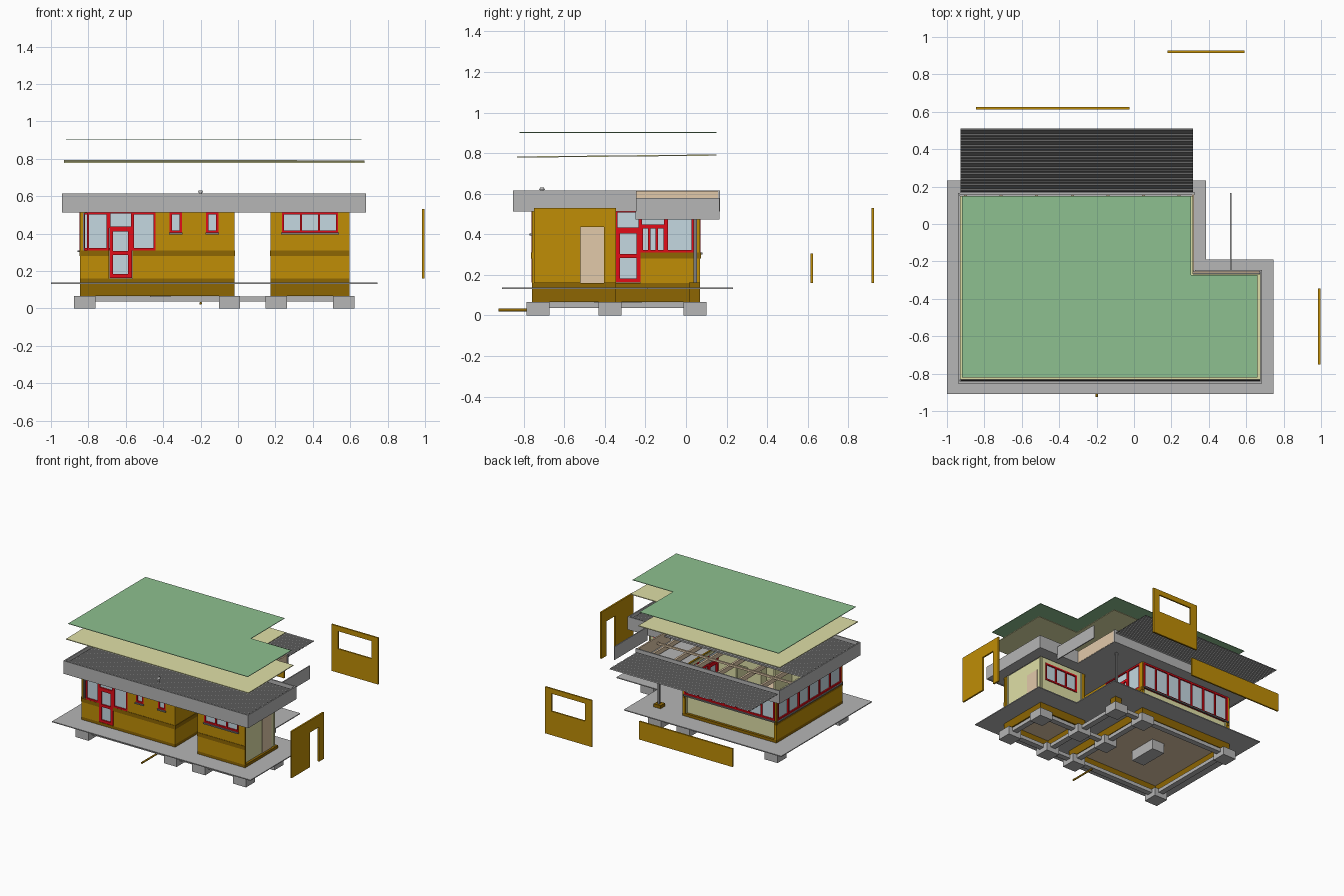
import bpy, bmesh, math

if "Cube" in bpy.data.objects:
    bpy.data.objects.remove(bpy.data.objects["Cube"])


def material(name, rgb):
    m = bpy.data.materials.new(name)
    m.diffuse_color = [(c / 255) ** 2.2 for c in rgb] + [1]
    m.use_nodes = True
    m.node_tree.nodes["Principled BSDF"].inputs["Base Color"].default_value = m.diffuse_color
    return m


MUSTARD = material("mustard", (190, 140, 14))
DARK = material("dark_mustard", (140, 102, 10))
RED = material("red", (225, 20, 30))
GLASS = material("glass", (195, 215, 224))
KHAKI = material("khaki", (222, 222, 165))
BEIGE = material("beige", (225, 200, 168))
GREEN = material("green", (140, 190, 142))
SHEET = material("sheet_grey", (125, 125, 125))
CONCRETE = material("concrete", (180, 180, 180))


def finish(name, bm, mat):
    me = bpy.data.meshes.new(name)
    bm.to_mesh(me)
    bm.free()
    me.materials.append(mat)
    ob = bpy.data.objects.new(name, me)
    bpy.context.collection.objects.link(ob)
    return ob


def extrude(bm, vec):
    r = bmesh.ops.extrude_face_region(bm, geom=bm.faces[:])
    bmesh.ops.translate(bm, vec=vec, verts=[v for v in r["geom"] if isinstance(v, bmesh.types.BMVert)])
    bmesh.ops.recalc_face_normals(bm, faces=bm.faces[:])


def panel(name, ax, p0, p1, u0, u1, z0, z1, mat=CONCRETE, holes=()):
    """Upright slab with normal ax from p0 to p1, and rectangular holes (u0, u1, z0, z1)."""
    us = sorted({u0, u1} | {min(max(v, u0), u1) for h in holes for v in h[:2]})
    zs = sorted({z0, z1} | {min(max(v, z0), z1) for h in holes for v in h[2:]})
    bm, seen = bmesh.new(), {}

    def vert(u, z):
        if (u, z) not in seen:
            seen[u, z] = bm.verts.new((p0, u, z) if ax == "x" else (u, p0, z))
        return seen[u, z]

    for a, b in zip(us, us[1:]):
        for c, d in zip(zs, zs[1:]):
            mu, mz = (a + b) / 2, (c + d) / 2
            if not any(h[0] < mu < h[1] and h[2] < mz < h[3] for h in holes):
                bm.faces.new([vert(a, c), vert(b, c), vert(b, d), vert(a, d)])
    extrude(bm, (p1 - p0, 0, 0) if ax == "x" else (0, p1 - p0, 0))
    return finish(name, bm, mat)


def box(name, x0, x1, y0, y1, z0, z1, mat=CONCRETE):
    return panel(name, "y", y0, y1, x0, x1, z0, z1, mat)


def ell(name, x0, xn, x1, y0, yn, y1, z, t, mat, slope=0):
    """L-shaped plate, notched at the back right."""
    bm = bmesh.new()
    pts = [(x0, y0), (x1, y0), (x1, yn), (xn, yn), (xn, y1), (x0, y1)]
    bm.faces.new([bm.verts.new((x, y, z + slope * (y - y0))) for x, y in pts])
    extrude(bm, (0, 0, t))
    return finish(name, bm, mat)


def wall(name, ax, p, s, u0, u1, holes=(), clad=True, liner_holes=None):
    """Plinth, cladding, band and inner lining; p is the outer face, s points inward."""
    panel(name + "_plinth", ax, p, p + s * .03, u0, u1, .066, .16, DARK)
    if clad:
        panel(name + "_cladding", ax, p, p + s * .012, u0, u1, .16, .53, MUSTARD, holes)
        panel(name + "_band", ax, p - s * .003, p, u0, u1, .28, .31, DARK, holes)
    panel(name + "_lining", ax, p + s * .02, p + s * .028, u0 + .012, u1 - .012, .16, .53, KHAKI,
          holes if liner_holes is None else liner_holes)


def window(name, ax, p, s, u0, u1, z0, z1, cols=1, rows=1, f=.012, sill=False):
    w, h = (u1 - u0 - f) / cols, (z1 - z0 - f) / rows
    panes = [(u0 + f + i * w, u0 + (i + 1) * w, z0 + f + j * h, z0 + (j + 1) * h)
             for i in range(cols) for j in range(rows)]
    panel(name + "_frame", ax, p - s * .002, p + s * .025, u0, u1, z0, z1, RED, panes)
    panel(name + "_glass", ax, p + s * .008, p + s * .014, u0 + f / 2, u1 - f / 2, z0 + f / 2, z1 - f / 2, GLASS)
    if sill:
        panel(name + "_sill", ax, p - s * .012, p, u0 - .004, u1 + .004, z0 - .01, z0, SHEET)


# Foundations: pads and ring beams
for i, (x, y) in enumerate([(-.82, -.73), (-.045, -.73), (.205, -.73), (.565, -.73), (-.045, -.375),
                            (.205, -.375), (.565, -.375), (-.82, .045), (-.045, .045), (.205, .045)]):
    box(f"foundation_pad_{i}", x - .057, x + .057, y - .057, y + .057, 0, .066)
for i, (xa, xb, ya, yb) in enumerate([(-.82, .565, -.73, -.73), (-.82, .205, .045, .045), (-.82, -.82, -.73, .045),
                                      (-.045, -.045, -.73, .045), (.205, .205, -.73, .045),
                                      (.565, .565, -.73, -.375), (-.045, .565, -.375, -.375)]):
    box(f"ground_beam_{i}", xa - .022, xb + .022, ya - .022, yb + .022, .036, .064)
box("inner_footing", -.47, -.36, -.45, -.22, .04, .12)

# Ground slab and room floors
ell("ground_slab", -1, .385, .745, -.908, -.19, .232, .131, .007, CONCRETE)
box("floor_main", -.82, -.045, -.735, .045, .12, .155, BEIGE)
box("floor_side", .2, .57, -.735, -.37, .12, .155, BEIGE)

# Main room walls
front_holes = [(-.83, -.69, .31, .51), (-.69, -.565, .16, .51), (-.565, -.44, .31, .51),
               (-.365, -.3, .405, .51), (-.17, -.105, .405, .51)]
wall("main_front", "y", -.76, 1, -.845, -.02, front_holes)
back_hole = [(-.835, -.03, .31, .51)]
wall("main_back", "y", .07, -1, -.845, -.02, back_hole + [(-.825, -.04, .16, .31)], liner_holes=back_hole)
wall("main_left", "x", -.845, 1, -.76, .07, [(-.75, .06, .31, .51)])
wall("main_right", "x", -.02, -1, -.76, .07, [(-.345, -.225, .16, .51), (-.225, .04, .31, .51)])

# Side room walls, two of them without their cladding
side_win, back_win = [(.235, .535, .41, .51)], [(.24, .535, .35, .49)]
wall("side_front", "y", -.76, 1, .175, .595, side_win)
wall("side_left", "x", .175, 1, -.76, -.345)
wall("side_back", "y", -.345, -1, .175, .595, back_win, clad=False)
wall("side_right", "x", .595, -1, -.76, -.345, [(-.52, -.405, .16, .435)], clad=False)
panel("side_door", "x", .57, .58, -.52, -.405, .16, .435, BEIGE)

# Pulled-out cladding panels
panel("loose_right_panel", "x", .985, .998, -.75, -.345, .16, .53, MUSTARD, [(-.52, -.405, .16, .435)])
panel("loose_back_panel", "y", .613, .625, -.845, -.025, .16, .305, MUSTARD)
panel("loose_side_panel", "y", .915, .927, .18, .59, .16, .53, MUSTARD, back_win)

# Front windows and door
window("front_window_left", "y", -.76, 1, -.808, -.69, .31, .515)
window("front_door", "y", -.76, 1, -.688, -.568, .163, .43, 1, 2, .02)
window("front_transom", "y", -.76, 1, -.69, -.565, .43, .515, f=.008)
window("front_window_right", "y", -.76, 1, -.567, -.44, .31, .515)
for n, x in (("a", -.365), ("b", -.17)):
    window("small_window_" + n, "y", -.76, 1, x, x + .065, .405, .515, sill=True)
window("side_front_window", "y", -.76, 1, .235, .535, .405, .515, 3, sill=True)
window("side_back_window", "y", -.36, -1, .24, .535, .35, .49, 3)

# Window bands on back and left, passage glazing on the right
window("back_windows", "y", .07, -1, -.83, -.035, .31, .515, 7, sill=True)
window("left_windows", "x", -.845, 1, -.745, .055, .31, .515, 6, sill=True)
window("passage_door", "x", -.02, -1, -.345, -.225, .163, .425, 1, 2, .02)
window("passage_transom", "x", -.02, -1, -.345, -.225, .425, .515, f=.008)
window("passage_window_low", "x", -.02, -1, -.225, -.1, .31, .44, 3)
window("passage_window_high", "x", -.02, -1, -.225, -.1, .44, .515, f=.008)
window("passage_window_back", "x", -.02, -1, -.1, .04, .31, .515)
box("corner_post", -.838, -.822, -.757, -.74, .31, .53, SHEET)

# Partitions inside
panel("partition_long", "x", -.42, -.405, -.735, -.345, .155, .53, KHAKI, [(-.52, -.42, .155, .435)])
panel("partition_cross", "y", -.36, -.345, -.42, -.048, .155, .53, KHAKI, [(-.3, -.2, .155, .435)])

# Porch post on its plinth
box("post_base", .175, .235, .015, .07, .066, .163, DARK)
box("porch_post", .197, .213, .037, .053, .16, .53, SHEET)

# Roof fascias
T = .01
panel("fascia_front", "y", -.852, -.852 + T, -.94, .685, .512, .615)
panel("fascia_left", "x", -.94, -.94 + T, -.842, .166, .512, .615)
panel("fascia_right", "x", .675, .685, -.842, -.255, .512, .615)
panel("fascia_notch", "y", -.255, -.245, .325, .685, .512, .615)
panel("fascia_back", "y", .158, .168, -.93, .325, .512, .615)
panel("loose_fascia", "x", .512, .52, -.25, .165, .473, .578)
panel("edge_board", "x", .31, .322, -.25, .158, .518, .613, BEIGE)

# Soffits under the overhang
for i, (a, b, c, d) in enumerate([(-.93, .675, -.842, -.76), (-.93, -.845, -.76, .158), (-.845, .32, .07, .158),
                                  (-.02, .32, -.345, .07), (-.02, .175, -.76, -.345), (.595, .675, -.76, -.255),
                                  (.32, .595, -.345, -.255)]):
    box(f"soffit_{i}", a, b, c, d, .515, .521)

# Rafters and purlins
for i in range(9):
    x = -.9 + i * .19
    box(f"rafter_{i}", x - .008, x + .008, -.84, .156 if x < .32 else -.256, .53, .565, BEIGE)
for i in range(6):
    y = -.8 + i * .18
    box(f"purlin_{i}", -.928, .308 if y > -.25 else .67, y - .007, y + .007, .56, .575, BEIGE)


def corrugated(name, x0, x1, y0, y1, z, pitch=.0145, amp=.009):
    bm = bmesh.new()
    n = 2 * round((y1 - y0) / pitch)
    rows = [[bm.verts.new((x, y0 + (y1 - y0) * i / n, z + amp * (i % 2))) for x in (x0, x1)] for i in range(n + 1)]
    for (a, b), (c, d) in zip(rows, rows[1:]):
        bm.faces.new([a, b, d, c])
    return finish(name, bm, SHEET)


# Corrugated roofing, back part slid out, and the floating roof layers
corrugated("roof_sheet_front", -.928, .673, -.84, -.262, .583)
corrugated("roof_sheet_middle", -.928, .31, -.262, -.17, .583)
corrugated("loose_roof_sheet", -.928, .315, .172, .51, .583)
ell("cream_layer", -.93, .315, .675, -.832, -.268, .15, .778, .006, KHAKI, .01)
ell("green_layer", -.92, .305, .66, -.82, -.272, .15, .9, .004, GREEN)


# Vent on the roof and drain at the front
def rod(name, loc, r, depth, mat, rot=(0, 0, 0), r2=None):
    bpy.ops.mesh.primitive_cone_add(vertices=16, radius1=r, radius2=r if r2 is None else r2, depth=depth,
                                    location=loc, rotation=rot)
    ob = bpy.context.object
    ob.name = name
    ob.data.materials.append(mat)
    bpy.ops.object.shade_smooth_by_angle()


rod("vent_pipe", (-.2, -.71, .37), .007, .5, CONCRETE)
rod("vent_cap", (-.2, -.71, .625), .015, .012, CONCRETE, r2=.009)
rod("drain_pipe", (-.2, -.82, .027), .007, .21, DARK, (math.pi / 2, 0, 0))
